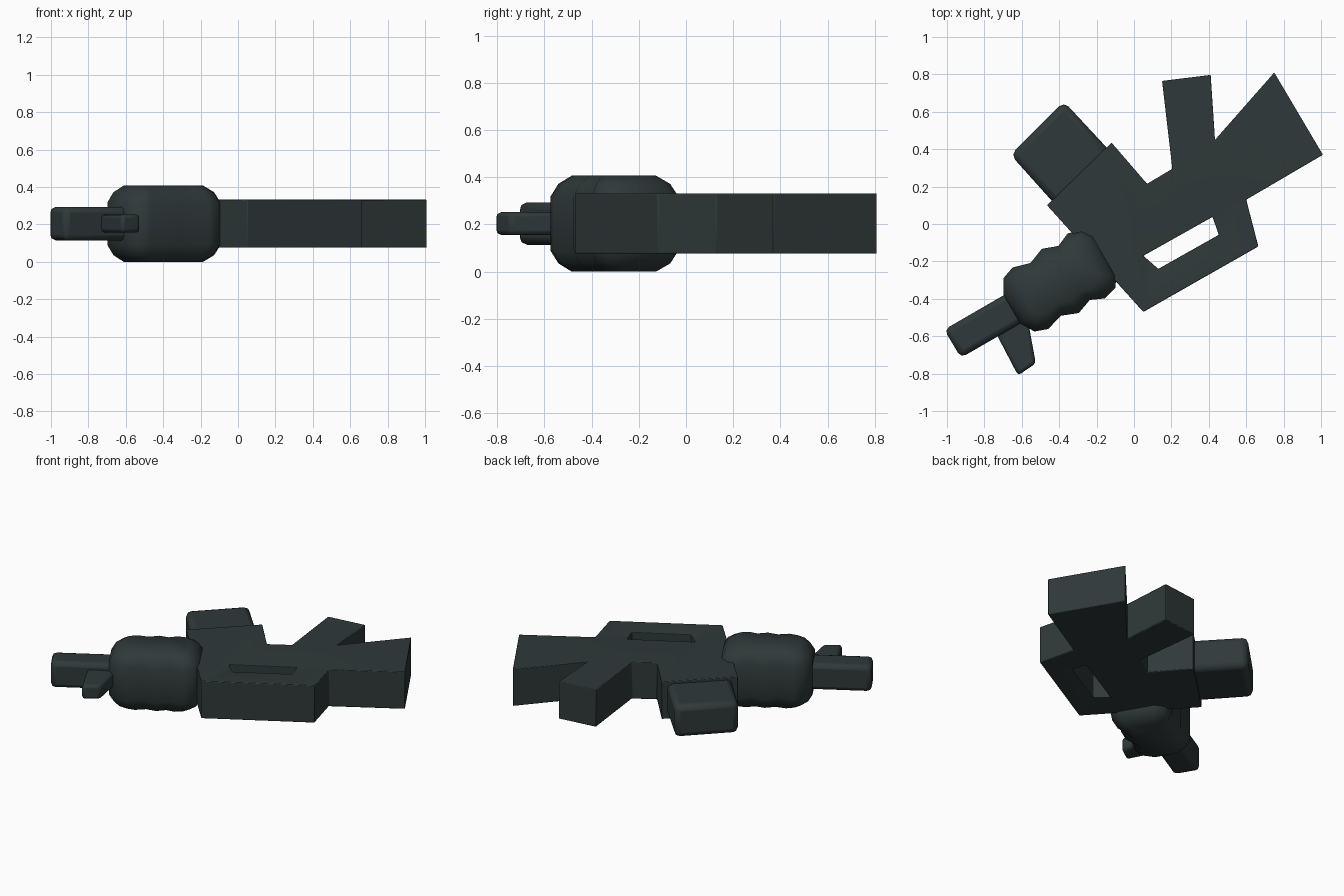
import bpy, bmesh, math

if "Cube" in bpy.data.objects:
    bpy.data.objects.remove(bpy.data.objects["Cube"])

mat = bpy.data.materials.new("dark gunmetal green")
mat.diffuse_color = (0.029, 0.040, 0.041, 1)
mat.use_nodes = True
mat.node_tree.nodes["Principled BSDF"].inputs["Base Color"].default_value = mat.diffuse_color
MID = 0.204  # height of the flat symmetry plane


def loft(name, rings):
    """Closed solid through a stack of equal-length point rings."""
    bm = bmesh.new()
    loops = [[bm.verts.new(p) for p in r] for r in rings]
    n = len(loops[0])
    for a, b in zip(loops, loops[1:]):
        for i in range(n):
            bm.faces.new((a[i], a[(i + 1) % n], b[(i + 1) % n], b[i]))
    bm.faces.new(loops[0])
    bm.faces.new(loops[-1])
    bmesh.ops.recalc_face_normals(bm, faces=bm.faces)
    me = bpy.data.meshes.new(name)
    bm.to_mesh(me)
    bm.free()
    me.materials.append(mat)
    ob = bpy.data.objects.new(name, me)
    bpy.context.collection.objects.link(ob)
    return ob


def finish(ob, width=0):
    if width:
        m = ob.modifiers.new("soft_edges", "BEVEL")
        m.width = width
        m.segments = 2
        m.limit_method = "ANGLE"
        m.angle_limit = math.radians(25)
    bpy.ops.object.select_all(action="DESELECT")
    bpy.context.view_layer.objects.active = ob
    ob.select_set(True)
    bpy.ops.object.shade_smooth_by_angle(angle=math.radians(50))


def slab(name, pts, half):
    return loft(name, [[(x, y, z) for x, y in pts] for z in (MID - half, MID + half)])


# receiver, stock, grip and carry handle in one outline
body = slab("body_and_stock", [
    (1.01, 0.37), (0.75, 0.81), (0.433, 0.45), (0.41, 0.797), (0.15, 0.765),
    (0.205, 0.295), (0.07, 0.215), (-0.12, 0.435), (-0.465, 0.10),
    (0.05, -0.47), (0.665, -0.12), (0.60, 0.13)], 0.128)

# opening under the carry handle
cutter = slab("handle_opening_cutter",
              [(0.05, -0.17), (0.42, 0.038), (0.453, -0.058), (0.13, -0.24)], 0.4)
cutter.hide_render = True
cutter.hide_set(True)
cut = body.modifiers.new("opening", "BOOLEAN")
cut.operation = "DIFFERENCE"
cut.solver = "EXACT"
cut.object = cutter
finish(body, 0.036)

# magazine
finish(slab("magazine", [(-0.66, 0.37), (-0.375, 0.655), (-0.11, 0.37), (-0.40, 0.08)], 0.11), 0.036)

# barrel
finish(slab("barrel", [(-1.015, -0.565), (-0.925, -0.715), (-0.45, -0.44), (-0.54, -0.29)], 0.09), 0.03)

# front sight
finish(slab("front_sight", [(-0.74, -0.58), (-0.62, -0.81), (-0.525, -0.745), (-0.57, -0.5)], 0.048), 0.018)

# ridged handguard: mirrored wavy outline, rounded towards top and bottom
half = [(0.285, 0.125), (0.245, 0.18), (0.17, 0.2), (0.095, 0.167), (0.01, 0.198),
        (-0.08, 0.163), (-0.175, 0.19), (-0.245, 0.165), (-0.29, 0.09)]
outline = half + [(u, -v) for u, v in reversed(half)]
c, s = math.cos(math.radians(30)), math.sin(math.radians(30))
rings = []
for z, inset in ((0, 0.08), (0.035, 0.03), (0.09, 0), (0.317, 0), (0.372, 0.03), (0.407, 0.08)):
    ku, kv = 1 - inset / 0.29, 1 - inset / 0.2
    rings.append([(-0.405 + c * u * ku - s * (v * kv - 0.005),
                   -0.305 + s * u * ku + c * (v * kv - 0.005), z) for u, v in outline])
finish(loft("handguard", rings))
